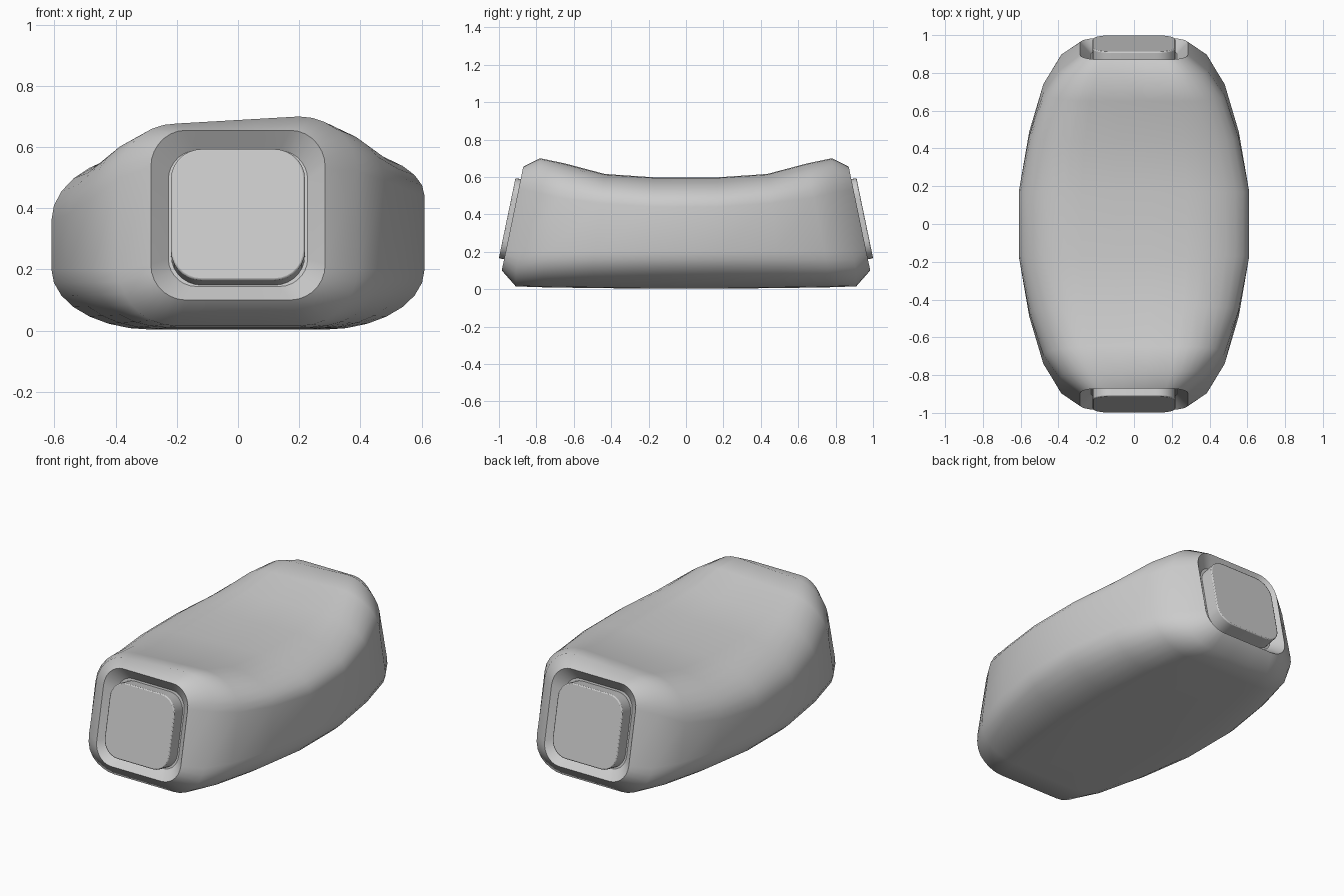
import bpy, bmesh, math
from mathutils import Vector

if "Cube" in bpy.data.objects:
    bpy.data.objects.remove(bpy.data.objects["Cube"])

N = 7  # segments per rounded corner

# y at top, y at bottom, half width, flat top half width,
# top z left/right, shoulder z left/right, lower side z, bottom z
STATIONS = [
    (0.17, 0.17, 0.61, 0.28, 0.580, 0.598, 0.36, 0.44, 0.20, 0.003),
    (0.43, 0.50, 0.555, 0.26, 0.598, 0.616, 0.38, 0.46, 0.20, 0.006),
    (0.65, 0.76, 0.48, 0.23, 0.650, 0.673, 0.43, 0.49, 0.20, 0.010),
    (0.78, 0.91, 0.39, 0.20, 0.677, 0.700, 0.50, 0.52, 0.20, 0.015),
    (0.87, 0.985, 0.285, 0.17, 0.655, 0.655, 0.535, 0.535, 0.215, 0.10),
]
TILT = math.atan2(0.115, 0.555)


def ring(st, side):
    """Closed cross-section of the body, counter-clockwise in x-z."""
    yt, yb, w, f, tl, tr, sl, sr, zb, z0 = st
    pts = []

    def corner(cx, cz, rx, rz, start):
        for i in range(N + 1):
            a = start + math.pi / 2 * i / N
            pts.append((cx + rx * math.cos(a), cz + rz * math.sin(a)))

    corner(f, sr, w - f, tr - sr, 0)
    pts.append((f / 3, tl + (tr - tl) * 2 / 3))
    pts.append((-f / 3, tl + (tr - tl) / 3))
    corner(-f, sl, w - f, tl - sl, math.pi / 2)
    corner(-f, zb, w - f, zb - z0, math.pi)
    pts.append((-f / 3, z0))
    pts.append((f / 3, z0))
    corner(f, zb, w - f, zb - z0, 1.5 * math.pi)
    out = []
    for x, z in pts:
        t = min(max((z - 0.10) / 0.555, 0), 1)
        out.append(Vector((x, side * (yb + (yt - yb) * t), z)))
    return out


def recess_floor(side):
    """Inner ring of the sunken end panel."""
    c = Vector((0, side * 0.9275, 0.3775))
    n = Vector((0, side * math.cos(TILT), math.sin(TILT)))
    return [c + (p - c) * 0.80 - n * 0.055 for p in ring(STATIONS[-1], side)]


def finish(bm, name):
    bmesh.ops.recalc_face_normals(bm, faces=bm.faces)
    me = bpy.data.meshes.new(name)
    bm.to_mesh(me)
    bm.free()
    ob = bpy.data.objects.new(name, me)
    bpy.context.collection.objects.link(ob)
    return ob


# Lofted body with a sunken recess at both ends
rings = [recess_floor(-1)] + [ring(s, -1) for s in reversed(STATIONS)]
rings += [ring(s, 1) for s in STATIONS] + [recess_floor(1)]
bm = bmesh.new()
loops = [[bm.verts.new(p) for p in r] for r in rings]
for a, b in zip(loops, loops[1:]):
    for i in range(len(a)):
        j = (i + 1) % len(a)
        bm.faces.new((a[i], a[j], b[j], b[i]))
bm.faces.new(loops[0])
bm.faces.new(loops[-1])
for f in bm.faces:
    f.smooth = True
for lp in (loops[0], loops[1], loops[-2], loops[-1]):
    for i in range(len(lp)):
        bm.edges.get((lp[i - 1], lp[i])).smooth = False
finish(bm, "body")


# Raised rounded-square plate in each recess
def end_plate(side, name):
    up = Vector((0, -side * math.sin(TILT), math.cos(TILT)))
    n = Vector((0, side * math.cos(TILT), math.sin(TILT)))
    c = Vector((0, side * 0.956, 0.380))
    hx, hv, r = 0.219, 0.219, 0.10
    bm = bmesh.new()
    front = []
    for k, (sx, sv) in enumerate([(1, 1), (-1, 1), (-1, -1), (1, -1)]):
        for i in range(N + 1):
            a = math.pi / 2 * (k + i / N)
            u = sx * (hx - r) + r * math.cos(a)
            v = sv * (hv - r) + r * math.sin(a)
            front.append(bm.verts.new(c + Vector((u, 0, 0)) + up * v))
    face = bm.faces.new(front)
    ext = bmesh.ops.extrude_face_region(bm, geom=[face], use_keep_orig=True)
    moved = [g for g in ext["geom"] if isinstance(g, bmesh.types.BMVert)]
    bmesh.ops.translate(bm, verts=moved, vec=-n * 0.10)
    ob = finish(bm, name)
    bev = ob.modifiers.new("edge", "BEVEL")
    bev.width = 0.006
    bev.segments = 2
    bev.limit_method = 'ANGLE'
    bev.angle_limit = math.radians(50)
    bpy.ops.object.select_all(action='DESELECT')
    ob.select_set(True)
    bpy.context.view_layer.objects.active = ob
    bpy.ops.object.shade_smooth_by_angle(angle=math.radians(30))


end_plate(-1, "front_plate")
end_plate(1, "back_plate")
